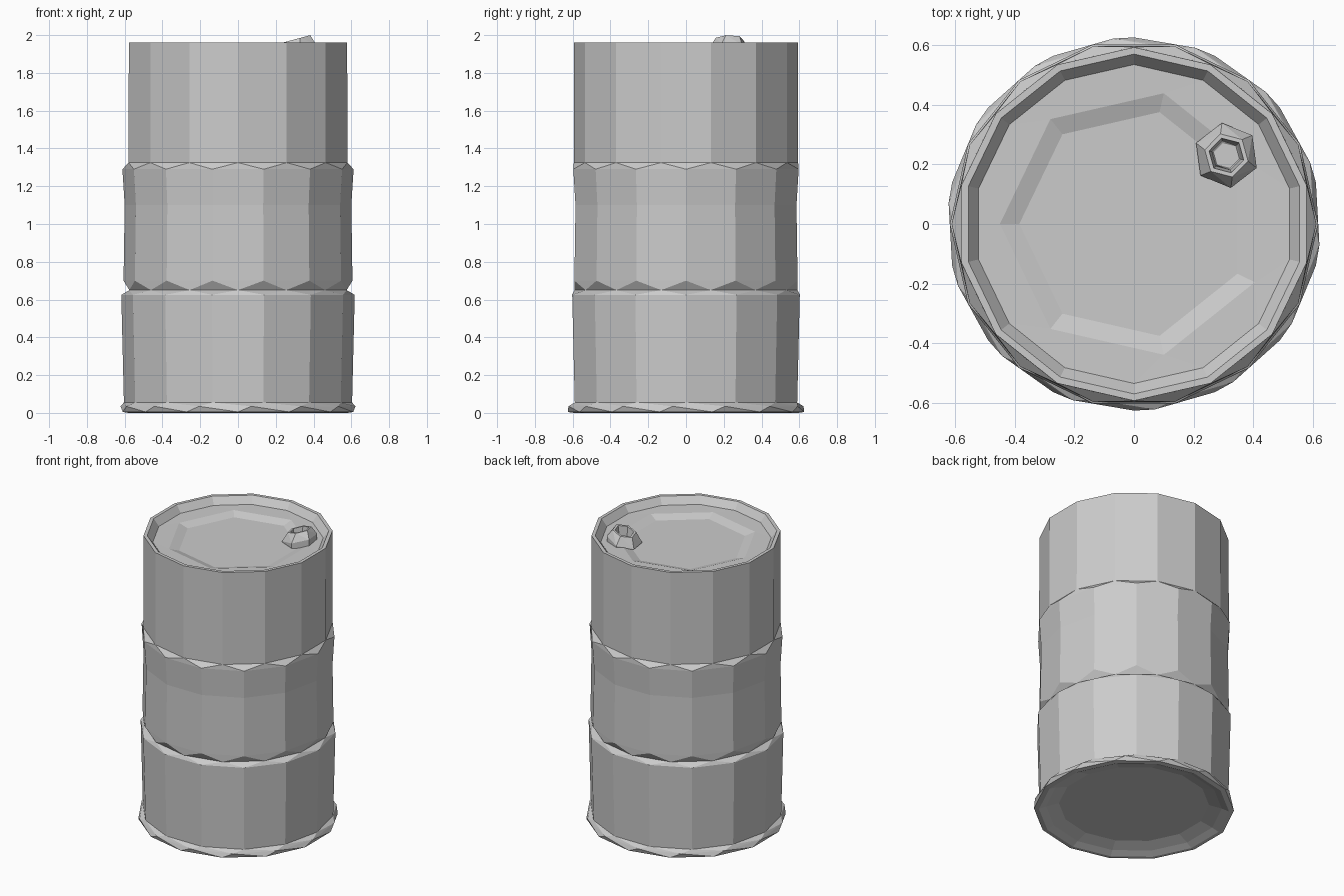
import bpy, bmesh, math

if "Cube" in bpy.data.objects:
    bpy.data.objects.remove(bpy.data.objects["Cube"])

SIDES = 14
STEP = 2 * math.pi / SIDES


def lathe(name, rings, centre=(0, 0), tilt=0.0):
    """Rings are (radius, z, side count, phase in steps); both ends are capped.
    tilt lifts z along +x for rings above the first."""
    bm = bmesh.new()
    loops = []
    for k, (r, z, n, phase) in enumerate(rings):
        loop = []
        for i in range(n):
            a = -math.pi / 2 + 2 * math.pi * i / n + phase * STEP
            dx = r * math.cos(a)
            dz = tilt * dx if 0 < k < len(rings) - 1 else 0
            loop.append(bm.verts.new((centre[0] + dx,
                                      centre[1] + r * math.sin(a), z + dz)))
        loops.append(loop)

    # Join neighbouring loops, turning about the one with more sides
    for a, b in zip(loops, loops[1:]):
        if len(a) < len(b):
            a, b = b, a
        n, m = len(a), len(b)
        for i in range(n):
            j, j2 = i * m // n, ((i + 1) * m // n) % m
            bm.faces.new((a[i], a[(i + 1) % n], b[j]))
            if j != j2:
                bm.faces.new((a[(i + 1) % n], b[j2], b[j]))
    bm.faces.new(loops[0])
    bm.faces.new(loops[-1])
    bmesh.ops.recalc_face_normals(bm, faces=bm.faces)
    bmesh.ops.dissolve_limit(bm, angle_limit=0.01, verts=bm.verts,
                             edges=bm.edges)
    mesh = bpy.data.meshes.new(name)
    bm.to_mesh(mesh)
    bm.free()
    obj = bpy.data.objects.new(name, mesh)
    bpy.context.collection.objects.link(obj)
    return obj


N = SIDES
# Drum shell: recessed base, foot rim, three staves with ledges, recessed lid
lathe("drum_body", [
    (0.38, 0.045, N, 0),
    (0.47, 0.045, N, 0),
    (0.55, 0.020, N, 0),
    (0.595, 0.000, N, 0),
    (0.626, 0.005, N, 0),
    (0.626, 0.035, N, 0.25),
    (0.604, 0.055, N, 0.5),
    (0.618, 0.625, N, 0.5),    # lower ledge
    (0.590, 0.650, N, 1.0),    # groove
    (0.606, 0.700, N, 1.5),
    (0.600, 1.100, N, 1.5),
    (0.612, 1.290, N, 1.5),    # upper ledge
    (0.594, 1.325, N, 2.0),
    (0.593, 1.960, N, 2.0),    # top rim
    (0.570, 1.960, N, 2.0),
    (0.535, 1.912, N, 2.0),    # lid
    (0.450, 1.910, N // 2, 2.5),
    (0.385, 1.890, N // 2, 2.5),
])

# Filler bung: small tilted hexagonal ring with a hole
lathe("filler_bung", [
    (0.110, 1.895, 6, 0.3),
    (0.110, 1.925, 6, 0.3),
    (0.075, 1.980, 6, 0.6),
    (0.060, 1.980, 6, 0.6),
    (0.050, 1.915, 6, 0.6),
    (0.045, 1.915, 6, 0.6),
], centre=(0.31, 0.23), tilt=0.27)
